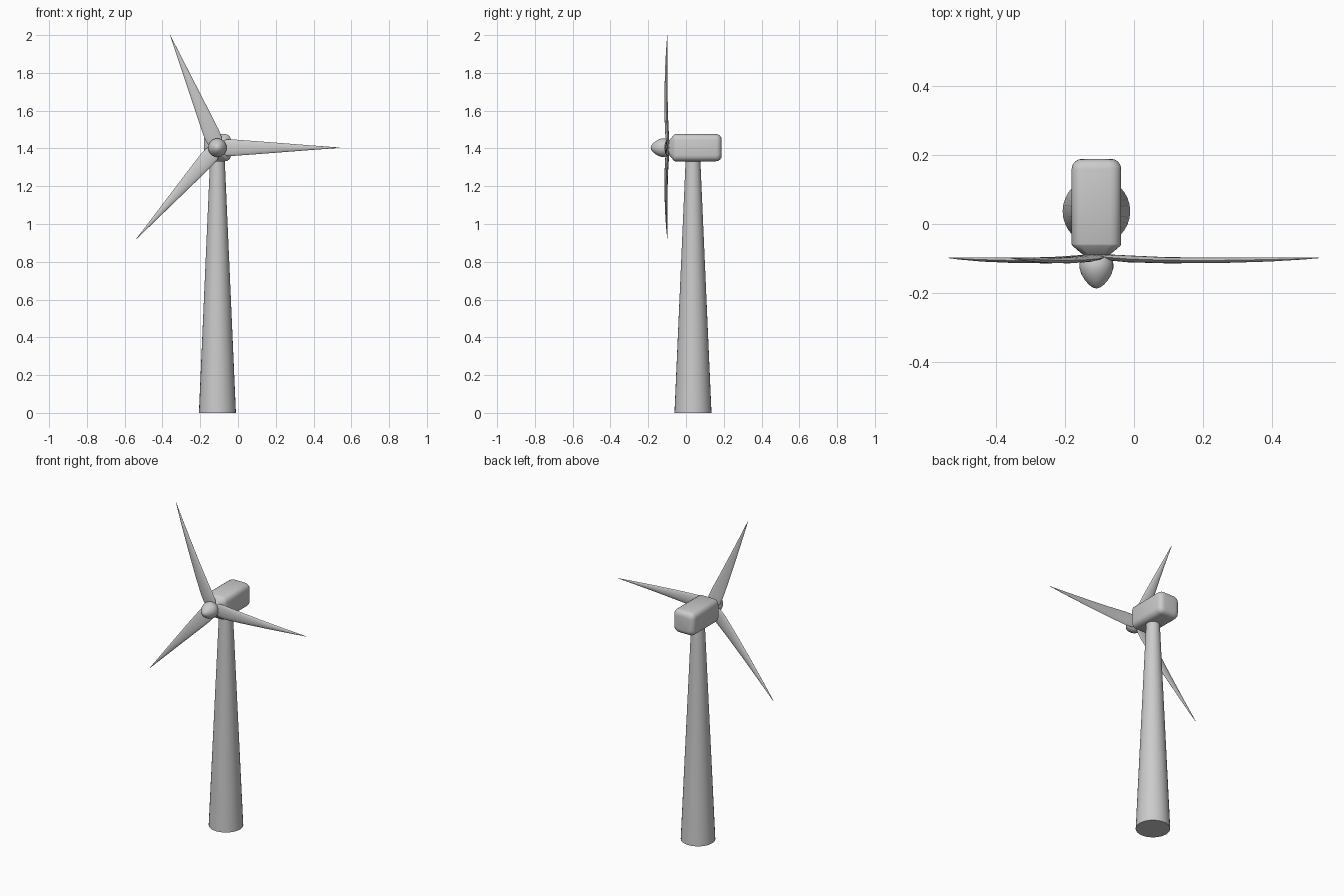
import bpy, bmesh
from math import sin, cos, pi, radians
from mathutils import Matrix, Vector

if "Cube" in bpy.data.objects:
    bpy.data.objects.remove(bpy.data.objects["Cube"])

CX, HUB_Z = -0.109, 1.404      # rotor axis
TOWER_Y = 0.037


def loft(name, rings, angle=35):
    """Skin a list of equal-length point rings and cap both ends."""
    bm = bmesh.new()
    rows = [[bm.verts.new(p) for p in ring] for ring in rings]
    n = len(rows[0])
    for a, b in zip(rows, rows[1:]):
        for i in range(n):
            j = (i + 1) % n
            bm.faces.new((a[i], a[j], b[j], b[i]))
    bm.faces.new(rows[0])
    bm.faces.new(rows[-1])
    bmesh.ops.recalc_face_normals(bm, faces=bm.faces)
    mesh = bpy.data.meshes.new(name)
    bm.to_mesh(mesh)
    bm.free()
    obj = bpy.data.objects.new(name, mesh)
    bpy.context.collection.objects.link(obj)
    bpy.ops.object.select_all(action='DESELECT')
    obj.select_set(True)
    bpy.context.view_layer.objects.active = obj
    bpy.ops.object.shade_smooth_by_angle(angle=radians(angle))
    return obj


def circle_y(r, y, n=32):
    return [(CX + r * cos(2 * pi * i / n), y, HUB_Z + r * sin(2 * pi * i / n))
            for i in range(n)]


def rounded_square(half, y, radius=0.032, steps=4):
    """Rounded square section of the nacelle, scaled to the given half size."""
    k, pts = half / 0.072, []
    for q in range(4):
        mid = pi / 4 + q * pi / 2
        sx, sz = (1 if cos(mid) > 0 else -1), (1 if sin(mid) > 0 else -1)
        for s in range(steps + 1):
            a = q * pi / 2 + s / steps * pi / 2
            pts.append((CX + k * (sx * (0.072 - radius) + radius * cos(a)), y,
                        HUB_Z + k * (sz * (0.072 - radius) + radius * sin(a))))
    return pts


# Tapered tower
def circle_z(r, z, n=32):
    return [(CX + r * cos(2 * pi * i / n), TOWER_Y + r * sin(2 * pi * i / n), z)
            for i in range(n)]


loft("tower", [circle_z(0.098, 0), circle_z(0.038, 1.36)])

# Nacelle: chamfered nose, rounded tail
sections = [(-0.09, 0.038), (-0.063, 0.070), (-0.058, 0.072)]
sections += [(0.159 + 0.03 * sin(t * pi / 8), 0.042 + 0.03 * cos(t * pi / 8))
             for t in range(5)]
loft("nacelle", [rounded_square(h, y) for y, h in sections])

# Spinner nose cone
profile = [(0.036, -0.085), (0.045, -0.1), (0.049, -0.115), (0.049, -0.128),
           (0.044, -0.145), (0.034, -0.162), (0.022, -0.176), (0.011, -0.184),
           (0.001, -0.187)]
loft("spinner", [circle_y(r, y) for r, y in profile], 50)

# Blades: lens sections along the span (distance, half chord, y, half thickness)
span = [(0.02, 0.034, -0.096, 0.008), (0.05, 0.043, -0.098, 0.009),
        (0.09, 0.043, -0.101, 0.010), (0.2, 0.035, -0.105, 0.009),
        (0.35, 0.0235, -0.1055, 0.008), (0.5, 0.012, -0.103, 0.006),
        (0.6, 0.0045, -0.100, 0.003), (0.646, 0.001, -0.098, 0.001)]
for k, angle in enumerate((0, 112.8, 228.4)):
    place = Matrix.Translation((CX, 0, HUB_Z)) @ Matrix.Rotation(radians(-angle), 4, 'Y')
    rings = []
    for r, chord, y, thick in span:
        rings.append([place @ Vector((r, y + thick * sin(a) * abs(sin(a)) ** 0.3,
                                      chord * cos(a)))
                      for a in (2 * pi * i / 16 for i in range(16))])
    loft(f"blade_{k + 1}", rings, 50)
